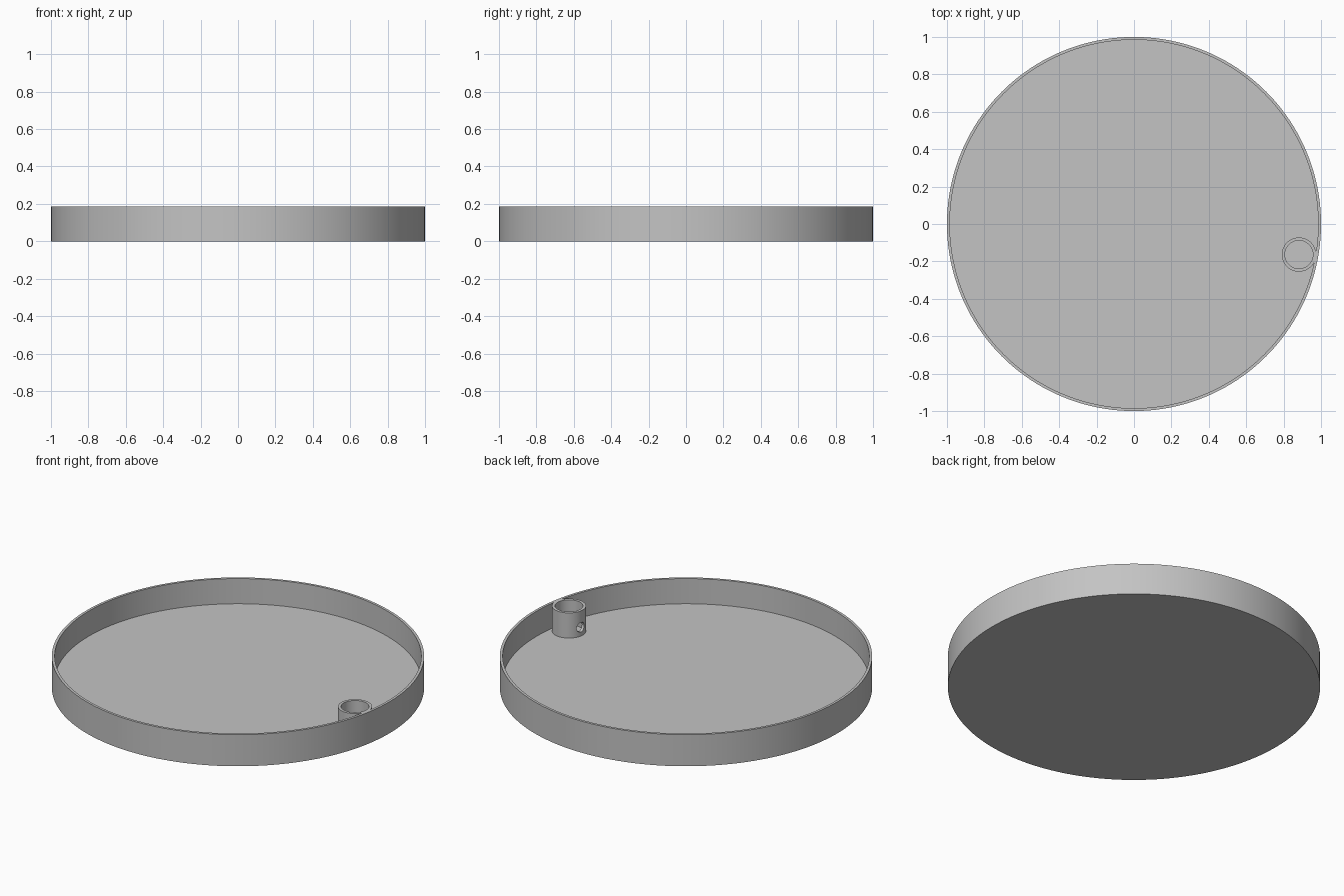
import bpy
import math

cube = bpy.data.objects.get("Cube")
if cube:
    bpy.data.objects.remove(cube, do_unlink=True)

HEIGHT, FLOOR = 0.187, 0.038
SOCKET_DIST, SOCKET_ANGLE = 0.897, math.radians(-10.5)
SX = SOCKET_DIST * math.cos(SOCKET_ANGLE)
SY = SOCKET_DIST * math.sin(SOCKET_ANGLE)

grey = bpy.data.materials.new("light_grey")
grey.use_nodes = True
grey.diffuse_color = (0.55, 0.55, 0.55, 1)
grey.node_tree.nodes["Principled BSDF"].inputs["Base Color"].default_value = grey.diffuse_color


def cylinder(name, radius, bottom, top, x=0, y=0, sides=64):
    bpy.ops.mesh.primitive_cylinder_add(
        vertices=sides, radius=radius, depth=top - bottom,
        location=(x, y, (top + bottom) / 2))
    obj = bpy.context.object
    obj.name = name
    obj.data.materials.append(grey)
    return obj


def cut(target, cutter):
    cutter.hide_render = True
    mod = target.modifiers.new("cut", "BOOLEAN")
    mod.operation = "DIFFERENCE"
    mod.solver = "EXACT"
    mod.object = cutter
    bpy.context.view_layer.objects.active = target
    bpy.ops.object.modifier_apply(modifier=mod.name)
    bpy.data.objects.remove(cutter, do_unlink=True)


# Round tray; the cavity leaves a socket standing against the wall
tray = cylinder("round_tray", 1, 0, HEIGHT, sides=160)
cavity = cylinder("cavity_cutter", 0.985, FLOOR, 0.3, sides=160)
cut(cavity, cylinder("socket_cutter", 0.0915, -0.1, 0.5, SX, SY))
cut(tray, cavity)

# Socket bore
cut(tray, cylinder("bore_cutter", 0.075, FLOOR, 0.3, SX, SY))

# Small side hole pointing at the tray centre
mid = (SOCKET_DIST - 0.09) / SOCKET_DIST
hole = cylinder("side_hole_cutter", 0.028, -0.08, 0.08, SX * mid, SY * mid, sides=32)
hole.location.z = 0.09
hole.rotation_euler = (0, math.pi / 2, SOCKET_ANGLE)
bpy.context.view_layer.update()
cut(tray, hole)

# Smooth walls with crisp rims
bpy.ops.object.select_all(action="DESELECT")
tray.select_set(True)
bpy.context.view_layer.objects.active = tray
bpy.ops.object.shade_smooth_by_angle(angle=math.radians(30))
